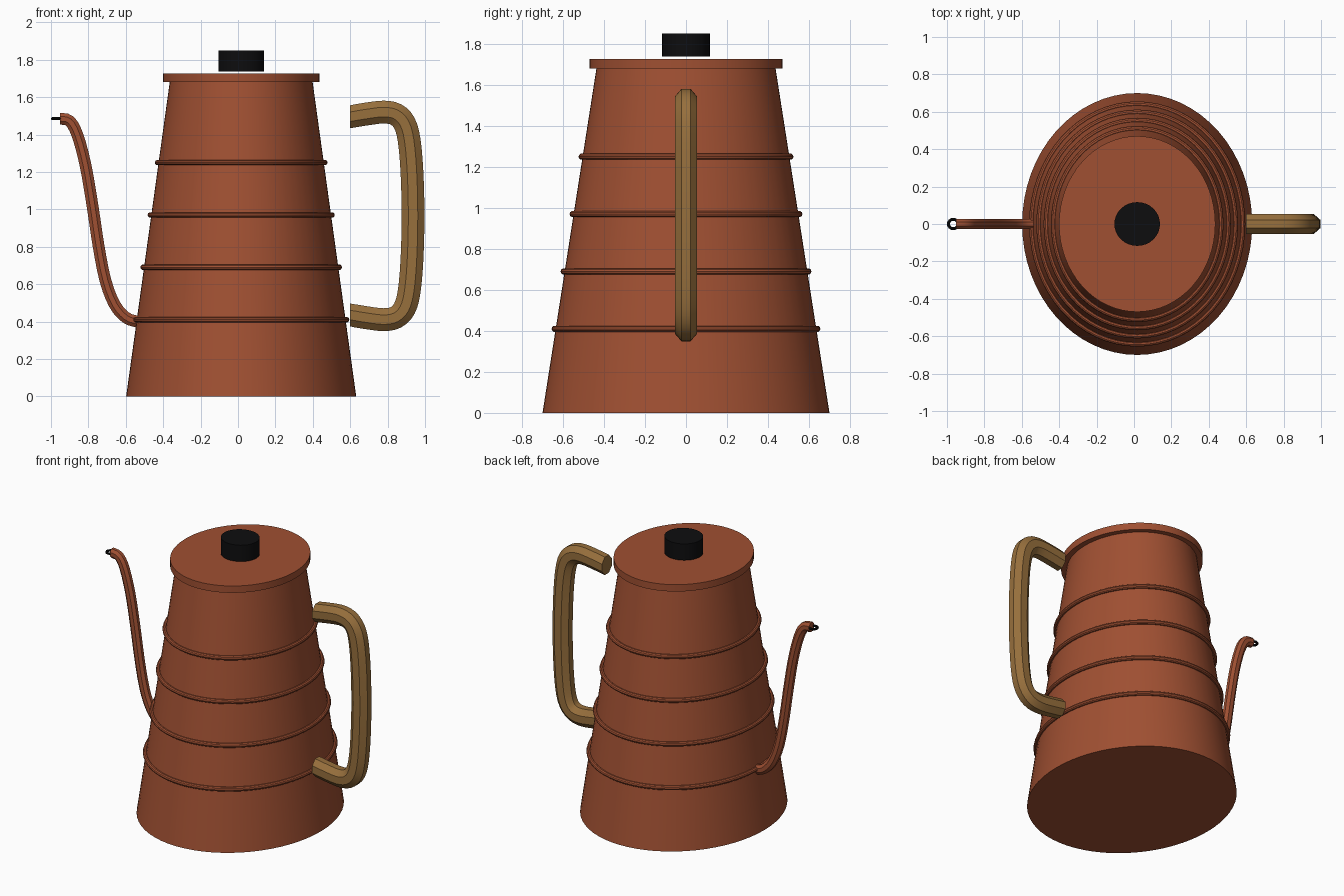
import bpy
import bmesh
import math
from mathutils import Vector

if "Cube" in bpy.data.objects:
    bpy.data.objects.remove(bpy.data.objects["Cube"], do_unlink=True)

CX = 0.017          # centre of the oval body
BASE = (0.615, 0.70)
NECK = (0.382, 0.437)
NECK_Z = 1.68


def material(name, rgb):
    m = bpy.data.materials.new(name)
    m.use_nodes = True
    m.diffuse_color = (*rgb, 1)
    m.node_tree.nodes["Principled BSDF"].inputs["Base Color"].default_value = (*rgb, 1)
    return m


copper = material("copper", (0.35, 0.08, 0.032))
wood = material("wood", (0.31, 0.16, 0.046))
black = material("black", (0.004, 0.004, 0.0045))


def skin(name, loops, mat, caps=True, closed=False):
    """Join matching vertex loops into one surface."""
    bm = bmesh.new()
    rows = [[bm.verts.new(p) for p in loop] for loop in loops]
    n = len(rows[0])
    pairs = list(zip(rows, rows[1:]))
    if closed:
        pairs.append((rows[-1], rows[0]))
    for a, b in pairs:
        for i in range(n):
            j = (i + 1) % n
            bm.faces.new((a[i], a[j], b[j], b[i]))
    if caps and not closed:
        bm.faces.new(rows[0])
        bm.faces.new(rows[-1])
    bmesh.ops.recalc_face_normals(bm, faces=bm.faces)
    mesh = bpy.data.meshes.new(name)
    bm.to_mesh(mesh)
    bm.free()
    mesh.materials.append(mat)
    ob = bpy.data.objects.new(name, mesh)
    bpy.context.collection.objects.link(ob)
    bpy.ops.object.select_all(action="DESELECT")
    ob.select_set(True)
    bpy.context.view_layer.objects.active = ob
    bpy.ops.object.shade_smooth_by_angle(angle=math.radians(32))
    return ob


def oval(rx, ry, z, cx=CX, n=64):
    turn = [math.tau * i / n for i in range(n)]
    return [(cx + rx * math.cos(t), ry * math.sin(t), z) for t in turn]


def oval_ring(name, rx, ry, z, minor, mat, cx=CX, n=64, sides=10):
    loops = []
    for k in range(sides):
        t = math.tau * k / sides
        d = minor * math.cos(t)
        loops.append(oval(rx + d, ry + d, z + minor * math.sin(t), cx, n))
    return skin(name, loops, mat, closed=True)


def smooth_path(points, steps=3):
    """Catmull-Rom curve through points in the x-z plane."""
    p = [Vector((x, 0, z)) for x, z in points]
    p = [2 * p[0] - p[1]] + p + [2 * p[-1] - p[-2]]
    out = []
    for a, b, c, d in zip(p, p[1:], p[2:], p[3:]):
        for s in range(steps):
            t = s / steps
            out.append(0.5 * (2 * b + (c - a) * t + (2 * a - 5 * b + 4 * c - d) * t ** 2
                              + (3 * b - a - 3 * c + d) * t ** 3))
    return out + [p[-2]]


def tube(name, points, r_plane, r_y, mat, sides=8):
    """Eight-sided tube with upright end cuts."""
    path = smooth_path(points)
    loops = []
    for i, c in enumerate(path):
        tan = (path[min(i + 1, len(path) - 1)] - path[max(i - 1, 0)]).normalized()
        if i in (0, len(path) - 1):
            tan = Vector((math.copysign(1, tan.x), 0, 0))
        side = Vector((-tan.z, 0, tan.x))
        loop = []
        for k in range(sides):
            t = math.tau * (k + 0.5) / sides
            loop.append(c + side * r_plane * math.cos(t) + Vector((0, r_y * math.sin(t), 0)))
        loops.append(loop)
    return skin(name, loops, mat)


# Tapered oval body and flat lid
skin("body", [oval(*BASE, 0), oval(*NECK, NECK_Z)], copper)
skin("lid", [oval(0.418, 0.47, 1.68), oval(0.418, 0.47, 1.727)], copper)
skin("lid_knob", [oval(0.122, 0.117, z, n=32) for z in (1.738, 1.85)], black)

# Raised bands around the body
for i in range(4):
    z = 0.41 + 0.28 * i
    f = z / NECK_Z
    rx, ry = (b + (t - b) * f + 0.005 for b, t in zip(BASE, NECK))
    oval_ring(f"band_{i + 1}", rx, ry, z, 0.015, copper)

# Handle, mirrored about its middle height
upper = [(0.60, 1.495), (0.69, 1.510), (0.78, 1.520), (0.845, 1.507),
         (0.89, 1.46), (0.915, 1.37), (0.93, 1.20)]
lower = [(x, 1.93 - z) for x, z in reversed(upper)]
tube("handle", upper + [(0.936, 0.965)] + lower, 0.066, 0.0575, wood)

# Curved spout with a small ring at the tip
tube("spout", [(-0.50, 0.395), (-0.54, 0.40), (-0.60, 0.422), (-0.66, 0.492),
               (-0.709, 0.62), (-0.746, 0.807), (-0.778, 1.02), (-0.815, 1.235),
               (-0.858, 1.396), (-0.90, 1.472), (-0.953, 1.485)],
     0.034, 0.029, copper)
oval_ring("spout_tip_ring", 0.026, 0.025, 1.485, 0.008, black, cx=-0.966, n=24, sides=8)
